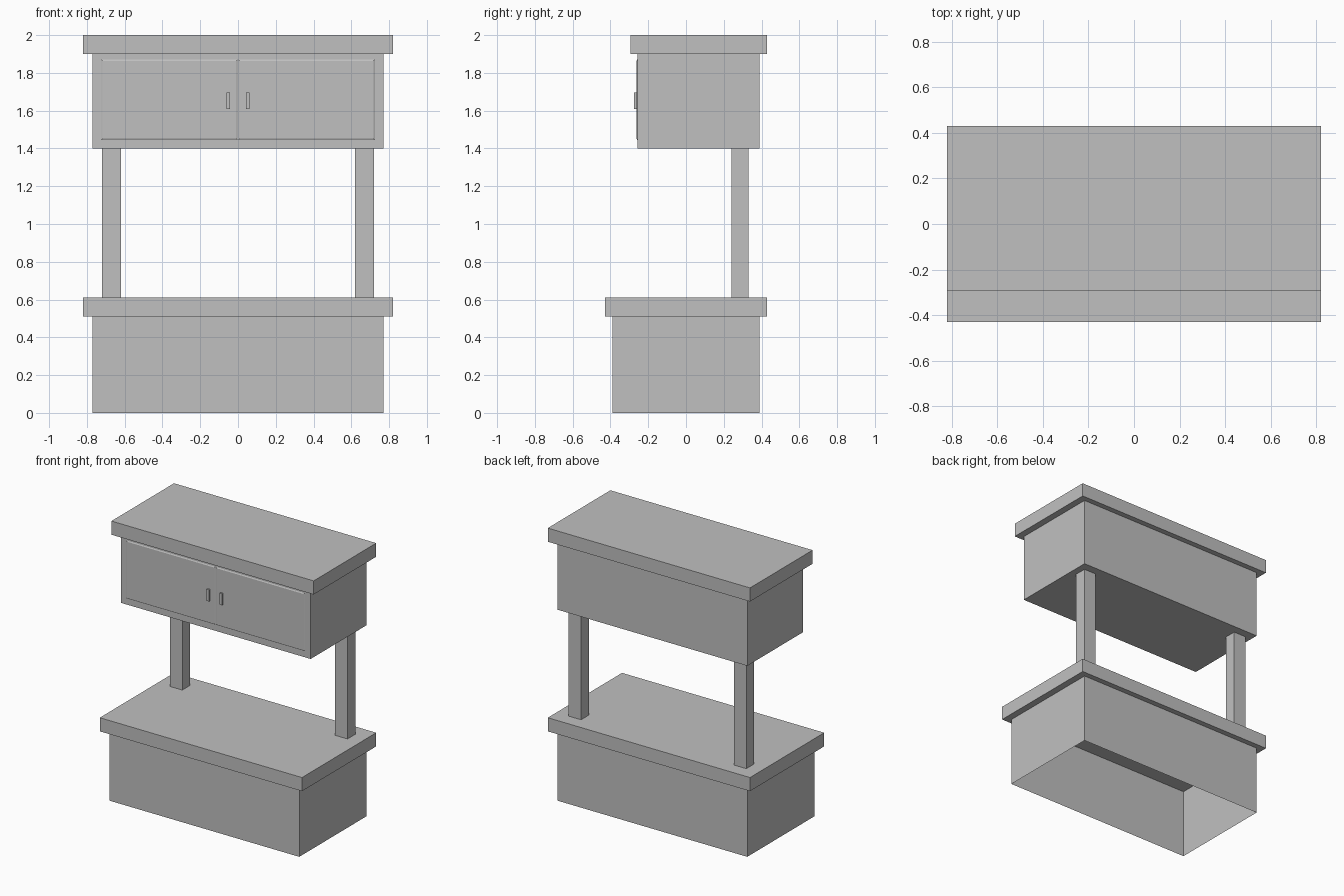
import bpy
import bmesh
from mathutils import Matrix, Vector

cube = bpy.data.objects.get("Cube")
if cube:
    bpy.data.objects.remove(cube, do_unlink=True)

# Single plain grey used for every part
GREY = (0.527, 0.527, 0.527, 1.0)
grey = bpy.data.materials.new("plain_grey")
grey.use_nodes = True
grey.diffuse_color = GREY
grey.node_tree.nodes["Principled BSDF"].inputs["Base Color"].default_value = GREY


def box(name, xs, ys, zs, open_bottom=False, front_chamfer=0.0):
    """Axis-aligned box between the given limits."""
    lo, hi = Vector((xs[0], ys[0], zs[0])), Vector((xs[1], ys[1], zs[1]))
    size, mid = hi - lo, (lo + hi) / 2
    bm = bmesh.ops and bmesh.new()
    bmesh.ops.create_cube(bm, size=1.0)
    bmesh.ops.transform(bm, verts=bm.verts,
                        matrix=Matrix.Translation(mid) @ Matrix.Diagonal(size).to_4x4())
    bm.normal_update()
    if open_bottom:
        under = [f for f in bm.faces if f.normal.z < -0.5]
        bmesh.ops.delete(bm, geom=under, context='FACES')
    if front_chamfer:
        for v in bm.verts:
            if v.co.y < mid.y:
                v.co.x += front_chamfer if v.co.x < mid.x else -front_chamfer
                v.co.z += front_chamfer if v.co.z < mid.z else -front_chamfer
    mesh = bpy.data.meshes.new(name)
    bm.to_mesh(mesh)
    bm.free()
    mesh.materials.append(grey)
    obj = bpy.data.objects.new(name, mesh)
    bpy.context.collection.objects.link(obj)
    return obj


# Lower cabinet, hollow underneath, with its worktop
box("base_cabinet", (-0.77, 0.77), (-0.39, 0.39), (0, 0.51), open_bottom=True)
box("worktop", (-0.82, 0.82), (-0.43, 0.43), (0.51, 0.61))

# Upper cabinet and its overhanging top
box("upper_cabinet", (-0.77, 0.77), (-0.258, 0.39), (1.40, 1.90))
box("upper_top", (-0.82, 0.82), (-0.295, 0.43), (1.90, 2.0))

# Mirrored posts, doors and handles
for side, s in (("left", 1), ("right", -1)):
    def span(a, b):
        return sorted((s * a, s * b))

    box(side + "_post", span(0.62, 0.72), (0.24, 0.33), (0.61, 1.40))
    box(side + "_door", span(0.002, 0.724), (-0.262, -0.258), (1.445, 1.87),
        front_chamfer=0.007)
    box(side + "_handle", span(0.043, 0.062), (-0.275, -0.26), (1.61, 1.695))
